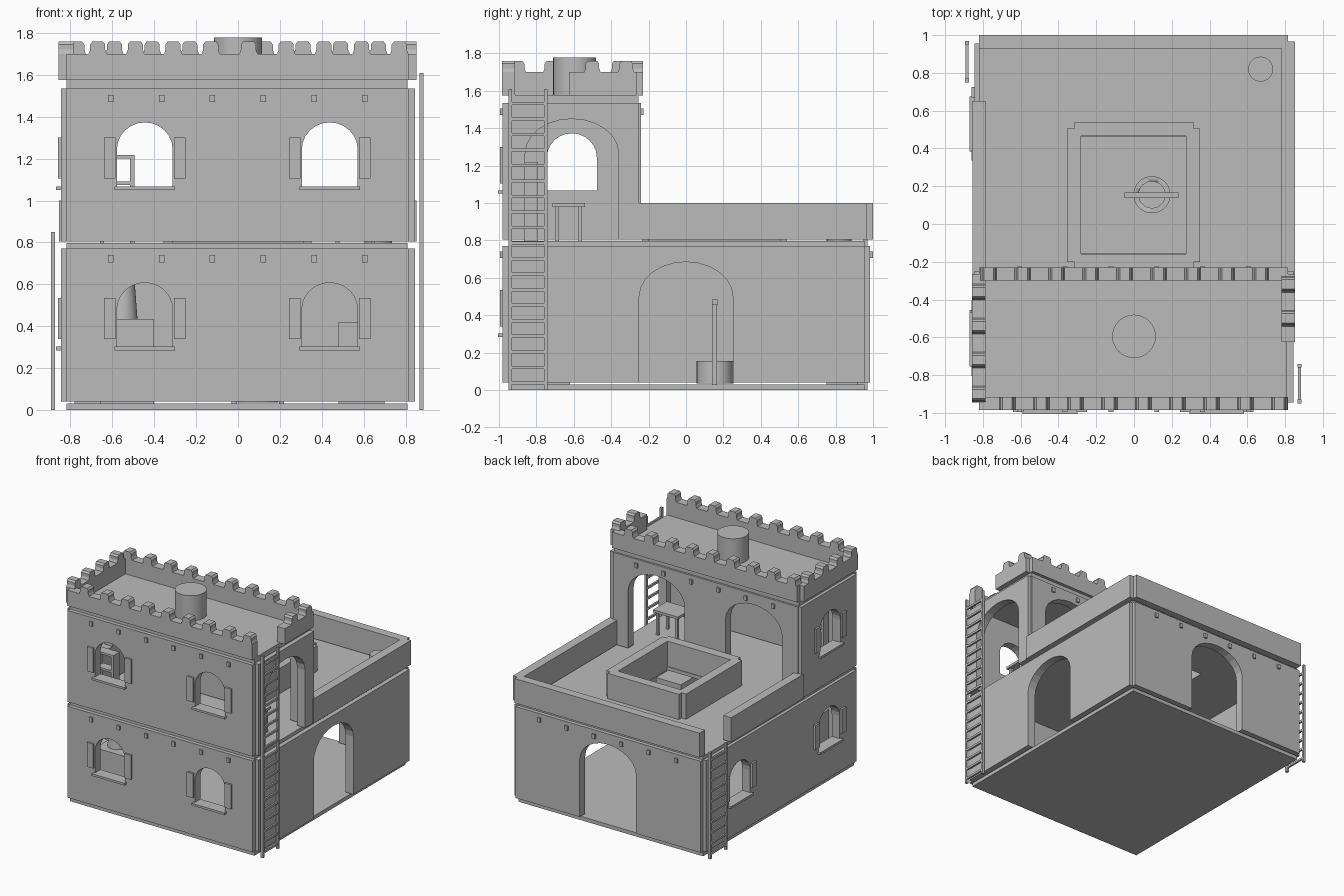
import bpy, bmesh, math

cube = bpy.data.objects.get("Cube")
if cube:
    bpy.data.objects.remove(cube, do_unlink=True)

stone = bpy.data.materials.new("stone_grey")
stone.use_nodes = True
GREY = (0.5, 0.5, 0.5, 1)
stone.diffuse_color = GREY
stone.node_tree.nodes["Principled BSDF"].inputs["Base Color"].default_value = GREY


def finish(bm, name):
    bmesh.ops.recalc_face_normals(bm, faces=bm.faces)
    mesh = bpy.data.meshes.new(name)
    bm.to_mesh(mesh)
    bm.free()
    mesh.materials.append(stone)
    ob = bpy.data.objects.new(name, mesh)
    bpy.context.collection.objects.link(ob)
    return ob


def prism(name, axis, pts, d0, d1):
    """Extrude an outline of (u, z) points; u runs along the given axis."""
    bm = bmesh.new()
    place = (lambda u, d, z: (u, d, z)) if axis == "x" else (lambda u, d, z: (d, u, z))
    near, far = [[bm.verts.new(place(u, d, z)) for u, z in pts] for d in (d0, d1)]
    bm.faces.new(near)
    bm.faces.new(far)
    for i in range(len(pts)):
        j = (i + 1) % len(pts)
        bm.faces.new((near[i], near[j], far[j], far[i]))
    return finish(bm, name)


def slab(name, axis, u0, u1, d0, d1, z0, z1):
    return prism(name, axis, [(u0, z0), (u1, z0), (u1, z1), (u0, z1)], d0, d1)


def box(name, x0, x1, y0, y1, z0, z1):
    return slab(name, "x", x0, x1, y0, y1, z0, z1)


def cylinder(name, x, y, z0, z1, r0, r1=None):
    bm = bmesh.new()
    bmesh.ops.create_cone(bm, cap_ends=True, segments=32, radius1=r0,
                          radius2=r0 if r1 is None else r1, depth=z1 - z0)
    bmesh.ops.translate(bm, verts=bm.verts, vec=(x, y, (z0 + z1) / 2))
    ob = finish(bm, name)
    bpy.ops.object.select_all(action="DESELECT")
    ob.select_set(True)
    bpy.context.view_layer.objects.active = ob
    bpy.ops.object.shade_smooth_by_angle()
    return ob


def cut(ob, cutter):
    mod = ob.modifiers.new("opening", "BOOLEAN")
    mod.operation, mod.solver, mod.object = "DIFFERENCE", "EXACT", cutter
    bpy.context.view_layer.objects.active = ob
    bpy.ops.object.modifier_apply(modifier=mod.name)
    bpy.data.objects.remove(cutter, do_unlink=True)


def arch(c, half, z0, spring, top):
    pts = [(c - half, z0), (c + half, z0)]
    for i in range(13):
        a = math.pi * i / 12
        pts.append((c + half * math.cos(a), spring + (top - spring) * math.sin(a)))
    return pts


def wall(name, axis, u0, u1, outer, side, z0, doors=(), windows=()):
    """Storey wall with arched doors and shuttered windows; side is the outward sign."""
    ob = slab(name, axis, u0, u1, outer, outer - side * T, z0, z0 + 0.73)
    lo, hi = sorted((outer + side * 0.1, outer - side * 0.2))
    for c in doors:
        cut(ob, prism("cutter", axis, arch(c, 0.25, z0 - 0.1, z0 + 0.46, z0 + 0.645), lo, hi))
    for c in windows:
        cut(ob, prism("cutter", axis, arch(c, 0.133, z0 + 0.26, z0 + 0.44, z0 + 0.568), lo, hi))
        slab("window_sill", axis, c - 0.145, c + 0.145, outer - side * T,
             outer + side * 0.025, z0 + 0.245, z0 + 0.262)
        for s in (-1, 1):
            slab("shutter", axis, c + s * 0.14, c + s * 0.195, outer,
                 outer + side * 0.015, z0 + 0.3, z0 + 0.495)
    return ob


def beams(outer, side, z):
    for i in range(6):
        x = -0.607 + i * 0.2425
        box("beam_end", x - 0.013, x + 0.013, outer - side * 0.02, outer + side * 0.014, z, z + 0.035)


def merlons(axis, start, count, d0, d1):
    for i in range(count):
        c = start + i * 0.18
        prism("merlon", axis, [(c - 0.045, 1.695), (c + 0.045, 1.695), (c + 0.036, 1.72),
                               (c + 0.036, 1.745), (c + 0.025, 1.76), (c - 0.025, 1.76),
                               (c - 0.036, 1.745), (c - 0.036, 1.72)], d0, d1)


def ladder(x, y0, y1, height):
    for y in (y0, y1 - 0.02):
        box("ladder_rail", x - 0.01, x + 0.01, y, y + 0.02, 0, height)
    for i in range(int(height / 0.083)):
        z = 0.03 + i * 0.083
        box("ladder_rung", x - 0.007, x + 0.007, y0 + 0.01, y1 - 0.01, z, z + 0.017)


T = 0.07           # wall thickness
G, U = 0.04, 0.805  # wall bases of the two storeys

# Floors and roof
box("ground_floor", -0.82, 0.81, -0.95, 0.955, 0, 0.03)
terrace = box("terrace_floor", -0.82, 0.81, -0.95, 0.955, 0.77, 0.798)
cut(terrace, box("cutter", -0.28, 0.275, -0.155, 0.46, 0.7, 0.9))
box("tower_roof", -0.82, 0.81, -0.95, -0.255, 1.535, 1.577)

# Ground storey
wall("front_wall", "x", -0.82, 0.815, -0.98, -1, G, windows=(-0.445, 0.438))
wall("back_wall", "x", -0.82, 0.815, 0.985, 1, G, doors=(0,))
wall("left_wall", "y", -0.945, 0.955, 0.845, 1, G, doors=(0,))
wall("right_wall", "y", -0.945, 0.955, -0.845, -1, G, windows=(-0.6, 0.53))
beams(-0.98, -1, 0.705)
beams(0.985, 1, 0.705)

# Upper storey of the tower
wall("tower_front_wall", "x", -0.82, 0.815, -0.98, -1, U, windows=(-0.445, 0.438))
wall("tower_back_wall", "x", -0.82, 0.815, -0.24, 1, U, doors=(-0.43, 0.43))
wall("tower_left_wall", "y", -0.945, -0.25, 0.845, 1, U, doors=(-0.61,))
wall("tower_right_wall", "y", -0.945, -0.25, -0.845, -1, U, windows=(-0.61,))
beams(-0.98, -1, 1.47)
beams(-0.24, 1, 1.47)

# Terrace parapet, open at the short ladder
box("terrace_parapet_back", -0.82, 0.815, 0.93, 1.0, U, 1.0)
box("terrace_parapet_left", 0.78, 0.852, -0.265, 0.967, U, 1.0)
box("terrace_parapet_right", -0.855, -0.785, -0.265, 0.65, U, 1.0)

# Curb round the courtyard opening
for y in (-0.235, 0.465):
    box("curb_end", -0.315, 0.315, y, y + 0.075, U - 0.03, 1.0)
for x in (-0.355, 0.275):
    box("curb_side", x, x + 0.075, -0.2, 0.505, U - 0.03, 1.0)

# Tower battlements, open at the tall ladder
box("battlement_front", -0.82, 0.815, -0.985, -0.915, 1.575, 1.7)
box("battlement_back", -0.82, 0.815, -0.3, -0.23, 1.575, 1.7)
box("battlement_right", -0.857, -0.785, -0.945, -0.265, 1.575, 1.7)
box("battlement_left", 0.782, 0.852, -0.625, -0.265, 1.575, 1.7)
merlons("x", -0.67, 9, -0.985, -0.915)
merlons("x", -0.77, 9, -0.3, -0.23)
merlons("y", -0.9, 4, -0.857, -0.785)
merlons("y", -0.5, 2, 0.782, 0.852)

# Ladders
ladder(0.876, -0.95, -0.74, 1.61)
ladder(-0.884, 0.75, 0.97, 0.85)

# Barrels
cylinder("roof_barrel", 0, -0.595, 1.577, 1.778, 0.115)
cylinder("terrace_barrel", 0.67, 0.82, 0.798, 0.9, 0.066)

# Courtyard well
well = cylinder("well_ring", 0.095, 0.155, 0.035, 0.155, 0.098)
cut(well, cylinder("cutter", 0.095, 0.155, 0.06, 0.3, 0.07))
for x in (-0.03, 0.195):
    box("well_post", x, x + 0.025, 0.14, 0.165, 0.03, 0.46)
box("well_crossbar", -0.05, 0.235, 0.138, 0.168, 0.455, 0.485)

# Upper room table
box("table_top", 0.45, 0.67, -0.715, -0.54, 0.98, 1.0)
for x in (0.465, 0.635):
    for y in (-0.7, -0.575):
        box("table_leg", x, x + 0.02, y, y + 0.02, 0.798, 0.985)

# Upper room shelf
for x in (-0.66, -0.515):
    box("shelf_upright", x, x + 0.02, -0.865, -0.79, 0.798, 1.215)
for z in (0.9, 1.075, 1.2):
    box("shelf_board", -0.66, -0.495, -0.865, -0.79, z, z + 0.017)

# Ground room furniture
box("oven", -0.66, -0.4, -0.86, -0.62, 0.03, 0.435)
cylinder("oven_hood", -0.55, -0.74, 0.435, 0.7, 0.07, 0.05)
box("chest", 0.48, 0.7, -0.84, -0.62, 0.03, 0.42)
box("floor_mat", -0.78, -0.65, 0.75, 0.92, 0.03, 0.04)
